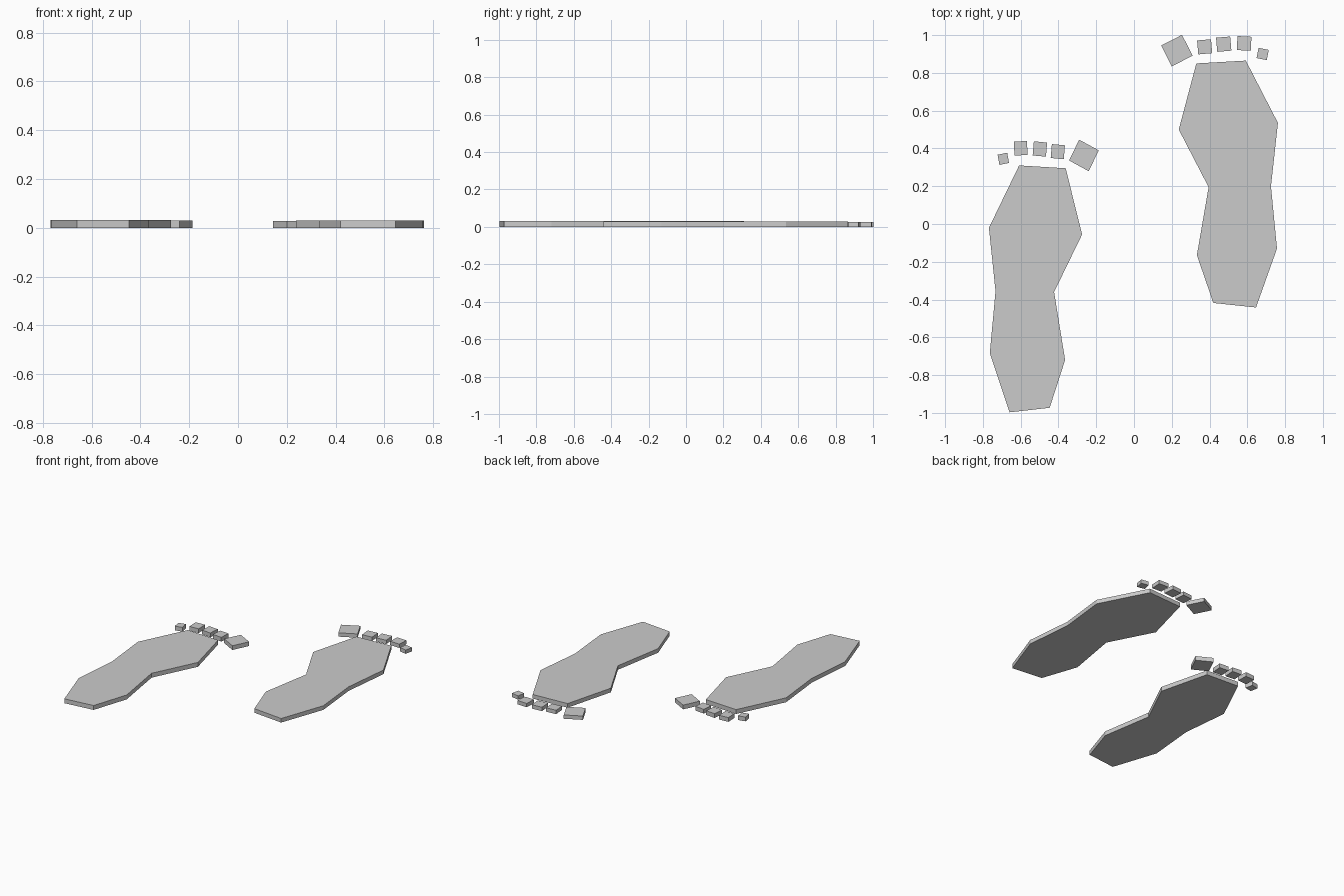
import bpy, bmesh
from math import cos, sin, radians

if "Cube" in bpy.data.objects:
    bpy.data.objects.remove(bpy.data.objects["Cube"])

# Right sole outline and toes (centre x, centre y, size, turn in degrees)
SOLE = [(0.33, 0.85), (0.592, 0.865), (0.762, 0.535), (0.725, 0.2), (0.757, -0.13),
        (0.646, -0.442), (0.42, -0.418), (0.333, -0.165), (0.395, 0.195), (0.237, 0.5)]
TOES = [(0.227, 0.918, 0.124, 27), (0.374, 0.938, 0.074, 5), (0.475, 0.952, 0.075, 5),
        (0.583, 0.956, 0.074, -3), (0.681, 0.90, 0.055, -11)]


def slab(name, outline, height):
    """Flat plate extruded up from the ground."""
    bm = bmesh.new()
    base = bm.faces.new([bm.verts.new((x, y, 0)) for x, y in outline])
    top = bmesh.ops.extrude_face_region(bm, geom=[base], use_keep_orig=True)["geom"]
    bmesh.ops.translate(bm, vec=(0, 0, height),
                        verts=[v for v in top if isinstance(v, bmesh.types.BMVert)])
    bmesh.ops.recalc_face_normals(bm, faces=bm.faces)
    mesh = bpy.data.meshes.new(name)
    bm.to_mesh(mesh)
    bm.free()
    bpy.context.collection.objects.link(bpy.data.objects.new(name, mesh))


def square(cx, cy, size, turn):
    a, h = radians(turn), size / 2
    return [(cx + h * (u * cos(a) - v * sin(a)), cy + h * (u * sin(a) + v * cos(a)))
            for u, v in ((-1, -1), (1, -1), (1, 1), (-1, 1))]


def to_left(p):
    """Mirrored, slightly narrower and one step behind."""
    return (-(0.768 - (0.762 - p[0]) * 0.94), p[1] - 0.555)


# Both footprints
for side, place, sole_h, toe_h in (("right", lambda p: p, 0.029, 0.027),
                                   ("left", to_left, 0.031, 0.030)):
    slab(f"{side}_sole", [place(p) for p in SOLE], sole_h)
    for i, toe in enumerate(TOES, 1):
        slab(f"{side}_toe_{i}", [place(p) for p in square(*toe)], toe_h)
